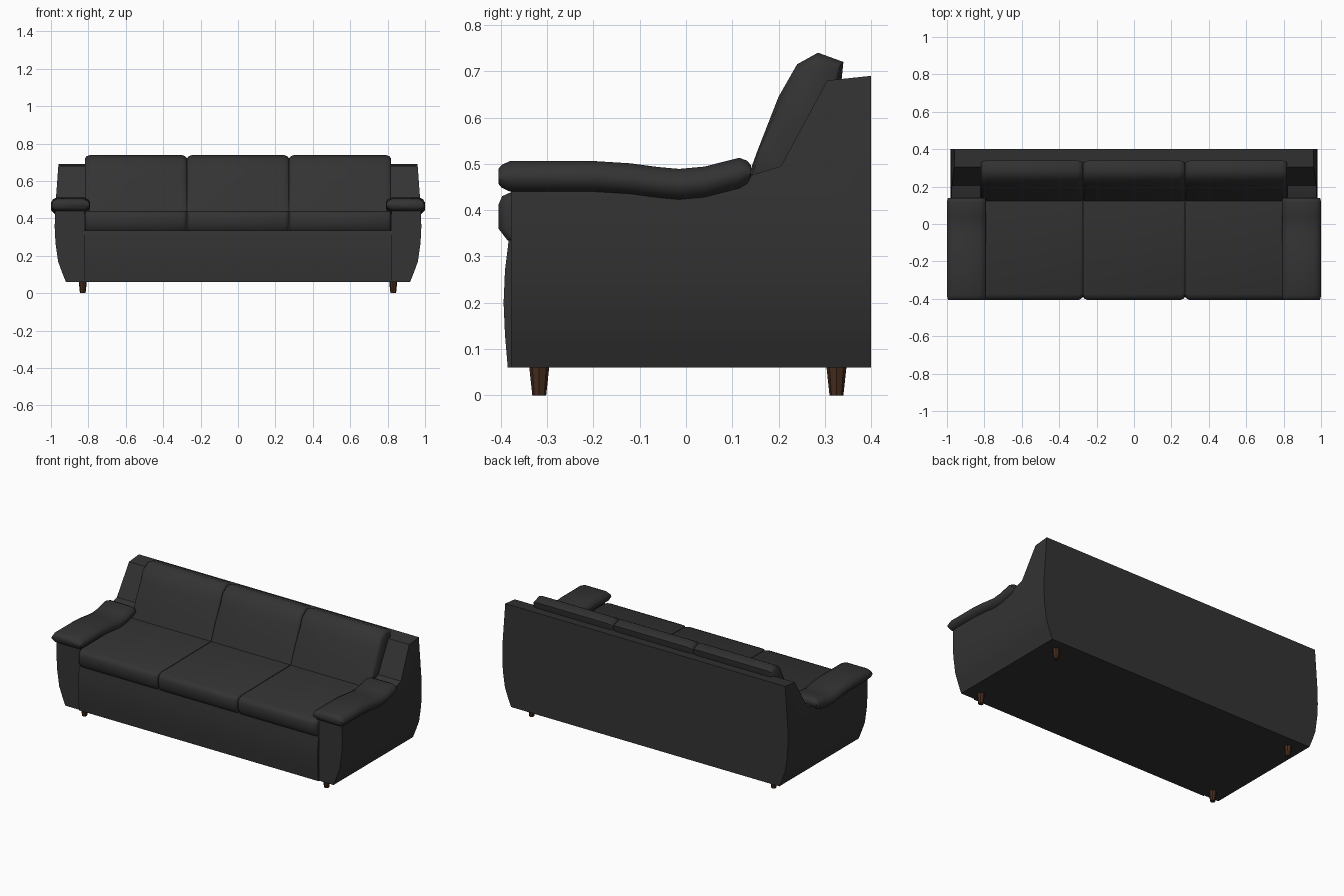
import bpy, bmesh, math
from mathutils import Vector

if "Cube" in bpy.data.objects:
    bpy.data.objects.remove(bpy.data.objects["Cube"])


def material(name, color):
    m = bpy.data.materials.new(name)
    m.diffuse_color = (*color, 1)
    m.use_nodes = True
    m.node_tree.nodes["Principled BSDF"].inputs["Base Color"].default_value = m.diffuse_color
    return m


LEATHER = material("dark_leather", (0.033, 0.033, 0.033))
WOOD = material("dark_wood", (0.06, 0.025, 0.012))


def finish(name, bm, mat=LEATHER, bevel=0, segments=2, mirror=False, angle=35):
    bmesh.ops.recalc_face_normals(bm, faces=bm.faces)
    me = bpy.data.meshes.new(name)
    bm.to_mesh(me)
    bm.free()
    ob = bpy.data.objects.new(name, me)
    bpy.context.collection.objects.link(ob)
    me.materials.append(mat)
    if bevel:
        b = ob.modifiers.new("Bevel", 'BEVEL')
        b.width, b.segments = bevel, segments
        b.limit_method, b.angle_limit = 'ANGLE', math.radians(50)
    if mirror:
        pivot = ob.modifiers.new("Mirror", 'MIRROR')
        pivot.use_axis = (True, False, False)
    bpy.ops.object.select_all(action='DESELECT')
    ob.select_set(True)
    bpy.context.view_layer.objects.active = ob
    bpy.ops.object.shade_smooth_by_angle(angle=math.radians(angle))
    return ob


def loft(rings):
    bm = bmesh.new()
    vs = [[bm.verts.new(p) for p in r] for r in rings]
    n = len(vs[0])
    for a, b in zip(vs, vs[1:]):
        for i in range(n):
            bm.faces.new((a[i], a[(i + 1) % n], b[(i + 1) % n], b[i]))
    bm.faces.new(vs[0])
    bm.faces.new(vs[-1])
    return bm


def extrude_x(profile, x0, x1):
    return loft([[(x, y, z) for y, z in profile] for x in (x0, x1)])


# Central frame: front rail, seat deck and back rest
frame = [(-0.385, 0.06), (-0.391, 0.13), (-0.394, 0.2), (-0.391, 0.27), (-0.383, 0.335),
         (0.14, 0.335), (0.205, 0.495), (0.305, 0.68), (0.4, 0.69), (0.4, 0.06)]
finish("central_frame", extrude_x(frame, -0.821, 0.821))

# Side panels: bulging outer face following a width curve
WIDTH = [(0.06, 0.92), (0.115, 0.942), (0.17, 0.962), (0.27, 0.976), (0.35, 0.98), (0.43, 0.979), (0.69, 0.96)]


def width(z):
    for (z0, w0), (z1, w1) in zip(WIDTH, WIDTH[1:]):
        if z <= z1:
            return w0 + (w1 - w0) * (z - z0) / (z1 - z0)
    return WIDTH[-1][1]


side = [(-0.378, 0.06), (-0.378, 0.45), (-0.1, 0.45), (0.0, 0.435), (0.07, 0.445), (0.14, 0.475),
        (0.205, 0.495), (0.305, 0.68), (0.4, 0.69), (0.4, 0.06)]
bm = extrude_x(side, 0.82, 1.0)
for z, w in WIDTH[1:-1]:
    bmesh.ops.bisect_plane(bm, geom=bm.verts[:] + bm.edges[:] + bm.faces[:],
                           plane_co=(0, 0, z), plane_no=(0, 0, 1))
for v in bm.verts:
    if v.co.x > 0.9:
        v.co.x = width(v.co.z)
finish("side_panel", bm, mirror=True)

# Arm pads: rounded section swept along a wavy path (y, centre z, scale)
section = [(0.79, 0.0), (0.797, 0.018), (0.825, 0.033), (0.965, 0.033), (0.99, 0.022), (1.0, 0.004),
           (1.0, -0.012), (0.98, -0.033), (0.82, -0.033), (0.797, -0.018)]
path = [(-0.405, 0.473, 0.5), (-0.398, 0.473, 0.75), (-0.38, 0.473, 1), (-0.2, 0.473, 1), (-0.12, 0.468, 1),
        (-0.06, 0.46, 1), (-0.015, 0.456, 1), (0.04, 0.461, 1), (0.115, 0.48, 1), (0.132, 0.482, 0.75), (0.14, 0.484, 0.4)]
rings = []
for y, z, s in path:
    sx = 0.9 + 0.1 * s
    rings.append([(0.895 + (x - 0.895) * sx, y, z + dz * s) for x, dz in section])
finish("arm_pad", loft(rings), mirror=True, angle=50)

# Seat and back cushions, three of each
seat = [(-0.385, 0.334), (-0.405, 0.36), (-0.405, 0.412), (-0.397, 0.43), (-0.375, 0.44),
        (0.17, 0.44), (0.17, 0.334)]
back = [(0.115, 0.42), (0.155, 0.53), (0.2, 0.645), (0.24, 0.715), (0.285, 0.74),
        (0.34, 0.72), (0.335, 0.67), (0.22, 0.42)]


def cushion(name, profile, cx, half, edge, drop):
    # End rings shrink towards the cushion middle for a soft edge
    cy = sum(p[0] for p in profile) / len(profile)
    cz = sum(p[1] for p in profile) / len(profile)
    rings = []
    for x, t in ((-half, 1), (-half + edge * 0.3, 0.4), (-half + edge, 0),
                 (half - edge, 0), (half - edge * 0.3, 0.4), (half, 1)):
        ring = []
        for y, z in profile:
            d = Vector((cy - y, cz - z)).normalized() * drop * t
            ring.append((cx + x, y + d.x, z + d.y))
        rings.append(ring)
    finish(name, loft(rings), angle=50)


for label, cx in (("left", -0.546), ("middle", 0), ("right", 0.546)):
    cushion(label + "_seat_cushion", seat, cx, 0.271, 0.02, 0.015)
    cushion(label + "_back_cushion", back, cx, 0.2725, 0.03, 0.02)

# Tapered wooden legs
for label, y in (("front", -0.317), ("back", 0.325)):
    bm = loft([[(0.83 + r * math.cos(a * math.pi / 4), y + r * math.sin(a * math.pi / 4), z)
                for a in range(8)] for r, z in ((0.015, 0), (0.022, 0.065))])
    finish(label + "_leg", bm, WOOD, mirror=True)
